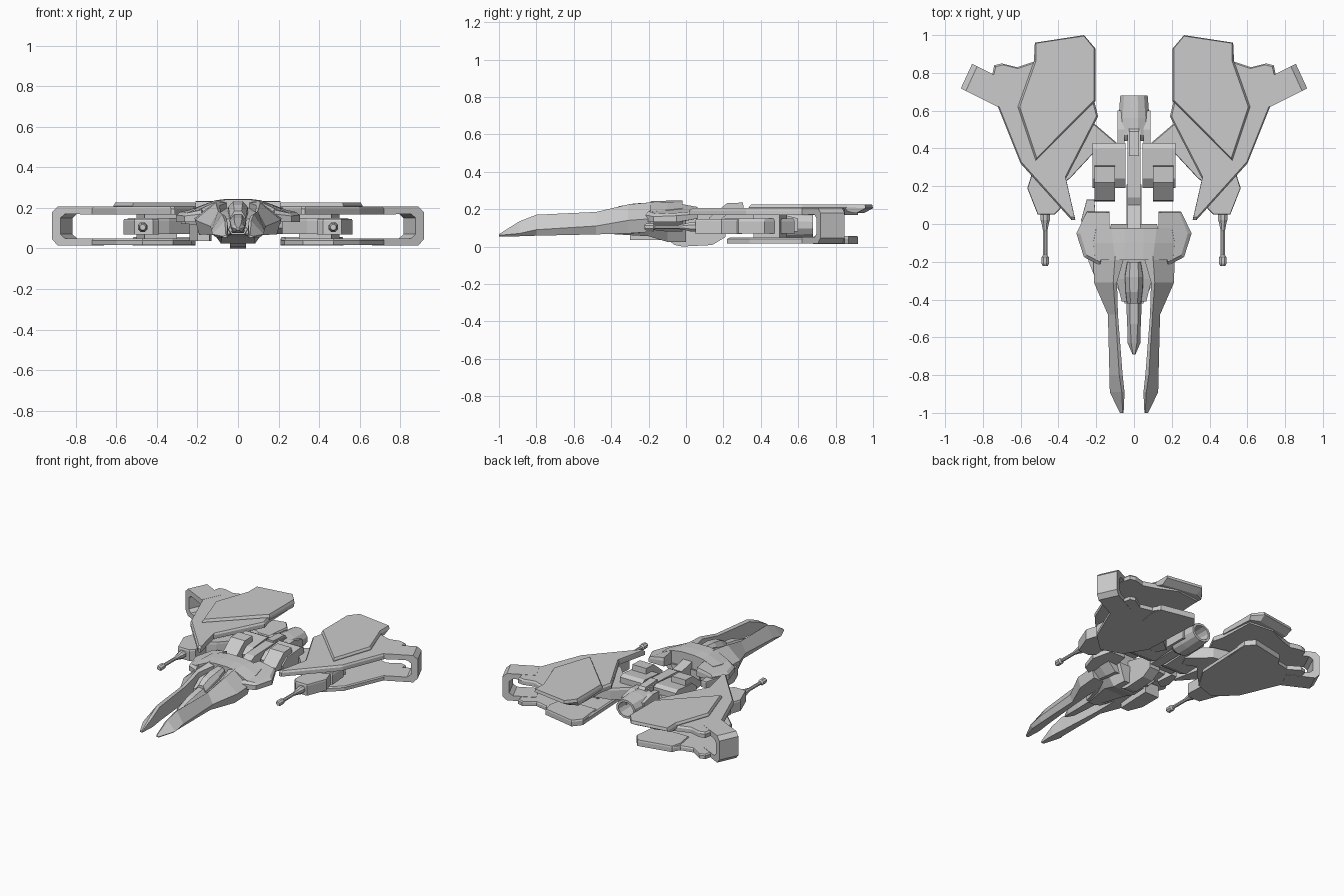
import bpy, bmesh, math
from mathutils import Vector


def finish(name, bm, mirror=False):
    bmesh.ops.recalc_face_normals(bm, faces=bm.faces)
    me = bpy.data.meshes.new(name)
    bm.to_mesh(me)
    bm.free()
    ob = bpy.data.objects.new(name, me)
    bpy.context.collection.objects.link(ob)
    if mirror:
        ob.modifiers.new("Mirror", 'MIRROR')
    return ob


def loft(name, rings, mirror=False):
    """Skin closed rings of equal length and cap both ends."""
    bm = bmesh.new()
    vs = [[bm.verts.new(p) for p in r] for r in rings]
    n = len(vs[0])
    for a, b in zip(vs, vs[1:]):
        for i in range(n):
            j = (i + 1) % n
            bm.faces.new((a[i], a[j], b[j], b[i]))
    bm.faces.new(vs[0])
    bm.faces.new(vs[-1])
    return finish(name, bm, mirror)


def plate(name, pts, z0, z1, chamfer=0.0, taper=0.97, mirror=True):
    """Flat outline in xy, extruded in z, with an optional chamfered top."""
    cx = sum(p[0] for p in pts) / len(pts)
    cy = sum(p[1] for p in pts) / len(pts)
    rings = [[(x, y, z0) for x, y in pts], [(x, y, z1 - chamfer) for x, y in pts]]
    if chamfer:
        rings.append([(cx + (x - cx) * taper, cy + (y - cy) * taper, z1) for x, y in pts])
    return loft(name, rings, mirror)


def sym_loft(name, secs):
    """Sections (y, half profile of x,z from top to bottom), symmetric in x."""
    return loft(name, [[(x, y, z) for x, z in h] + [(-x, y, z) for x, z in reversed(h)]
                       for y, h in secs])


def side_block(name, x0, x1, prof, mirror=True):
    """Side profile (y,z) extruded in x."""
    return loft(name, [[(x, y, z) for y, z in prof] for x in (x0, x1)], mirror)


def lathe_y(name, cx, cz, secs, n=8, mirror=False):
    """Sections (y, rx, rz) around an axis parallel to y."""
    return loft(name, [[(cx + rx * math.cos((i + .5) * math.tau / n), y,
                         cz + rz * math.sin((i + .5) * math.tau / n)) for i in range(n)]
                       for y, rx, rz in secs], mirror)


# Wings: upper blade, raised armour panel, lower blade
plate("wing_upper", [(.31, .02), (.33, .02), (.60, .32), (.72, .62), (.78, .652), (.74, .84),
                     (.70, .85), (.62, .83), (.53, .86), (.40, .92), (.22, .90),
                     (.21, .65), (.19, .57), (.36, .24)], .168, .206, .012)
loft("wing_armour_panel", [
    [(.27, .95, .178), (.52, .91, .178), (.53, .85, .19), (.61, .62, .19),
     (.52, .34, .19), (.205, .65, .19), (.205, .92, .178)],
    [(.265, 1.0, .205), (.525, .96, .205), (.53, .86, .21), (.615, .62, .21),
     (.52, .335, .21), (.205, .65, .21), (.205, .93, .205)],
    [(.265, .995, .226), (.52, .957, .226), (.52, .86, .226), (.605, .62, .226),
     (.515, .35, .226), (.212, .655, .226), (.212, .93, .226)]], True)
plate("wing_lower", [(.23, .42), (.32, .27), (.47, .22), (.60, .34), (.72, .62), (.78, .652),
                     (.74, .84), (.70, .85), (.62, .80), (.53, .82), (.50, .87),
                     (.26, .92), (.21, .86)], .017, .048, .008)
plate("wing_lower_rear_slab", [(.23, .68), (.50, .68), (.52, .80), (.50, .87),
                               (.26, .92), (.21, .86)], .014, .056, .01)

# Wing tip loop joining the upper and lower blades
loop = [(0, .207), (.19, .207), (.22, .18), (.22, .045), (.19, .015), (0, .015),
        (0, .05), (.15, .05), (.175, .07), (.175, .15), (.15, .17), (0, .17)]
d = Vector((.2, .1, 0)).normalized()
loft("wing_tip_loop", [[Vector((bx, by, z)) + d * s for s, z in loop]
                       for bx, by in ((.72, .62), (.66, .75))], True)

# Core between the blades, with the gun mount at its front
plate("wing_core", [(.08, .42), (.22, .54), (.40, .58), (.54, .42), (.55, .28),
                    (.40, .20), (.34, .24), (.21, .38), (.12, .34)], .07, .15, .015)
plate("gun_mount", [(.40, .30), (.39, .08), (.42, .05), (.51, .05), (.565, .19),
                    (.53, .30)], .068, .146, .01)
plate("wing_core_post", [(.30, .40), (.46, .36), (.50, .50), (.32, .54)], .03, .19)
lathe_y("wing_gun", .47, .105, [(.08, .026, .026), (.02, .026, .026), (.005, .021, .021),
        (-.04, .012, .012), (-.165, .012, .012), (-.175, .021, .021), (-.21, .021, .021),
        (-.222, .014, .014)], 8, True)

# Front hull shell
sym_loft("hull_shell", [
    (-.19, [(.05, .242), (.10, .235), (.205, .185), (.215, .15), (.15, .09)]),
    (-.10, [(.05, .245), (.11, .238), (.215, .195), (.225, .15), (.15, .08)]),
    (-.02, [(.05, .245), (.12, .235), (.20, .205), (.21, .15), (.14, .08)])])
loft("hull_shoulder", [
    [(.18, -.22, .13), (.265, -.175, .13), (.305, -.05, .13), (.25, .065, .15), (.13, .065, .15), (.13, -.04, .13)],
    [(.18, -.22, .17), (.265, -.175, .16), (.305, -.05, .165), (.25, .065, .175), (.13, .065, .19), (.13, -.04, .20)],
    [(.18, -.20, .19), (.25, -.165, .175), (.285, -.05, .18), (.24, .06, .19), (.13, .06, .212), (.13, -.04, .23)]], True)
plate("shoulder_fin", [(-.28, .02), (-.25, .13), (-.21, .13), (-.20, 0), (-.26, -.04)],
      .12, .165, .01, mirror=False)

# Twin front prongs
prong = []
for y, xi, xr, xo, zb, zm, zt in [(-1, .055, .060, .075, .055, .06, .066),
                                  (-.89, .05, .065, .128, .055, .07, .135),
                                  (-.80, .06, .078, .13, .058, .09, .17),
                                  (-.48, .085, .098, .138, .065, .11, .185),
                                  (-.31, .09, .11, .212, .07, .14, .225),
                                  (-.17, .05, .10, .215, .08, .15, .238)]:
    prong.append([(xi, y, zb), (xo - .02 * (xo > .1), y, zb), (xo, y, zm), (xr, y, zt),
                  (xi, y, zt - .012 * (xo > .1))])
loft("front_prong", prong, True)

# Cockpit tub, canopy and nose spike
sym_loft("cockpit_tub", [(-.18, [(.10, .20), (.10, .08)]), (-.29, [(.095, .18), (.09, .07)]),
                         (-.41, [(.065, .145), (.055, .07)])])
sym_loft("canopy", [(-.20, [(.02, .235), (.035, .22), (.04, .12)]),
                    (-.28, [(.025, .23), (.048, .205), (.05, .12)]),
                    (-.36, [(.022, .215), (.043, .18), (.05, .11)]),
                    (-.42, [(.018, .185), (.036, .155), (.04, .09)])])
sym_loft("nose_spike", [(-.40, [(.02, .17), (.042, .14), (.03, .075)]),
                        (-.53, [(.02, .15), (.036, .12), (.025, .075)]),
                        (-.63, [(.015, .12), (.034, .105), (.02, .08)]),
                        (-.69, [(.005, .10), (.008, .095), (.005, .09)])])

# Belly: chin, side pod and keel
sym_loft("chin", [(-.42, [(.05, .10), (.03, .068)]), (-.20, [(.15, .12), (.08, .055)]),
                  (-.10, [(.16, .13), (.085, .025)]), (0, [(.12, .15), (.08, .025)])])
plate("chin_pod", [(-.24, -.04), (-.24, -.20), (-.20, -.30), (-.14, -.30), (-.13, -.04)],
      .036, .12, mirror=False)
side_block("keel", -.04, .04, [(-.13, .06), (-.06, .008), (-.02, 0), (.14, .008), (.21, .05),
                               (.21, .10), (-.13, .10)], False)

# Spine and rear fuselage
side_block("spine", -.035, .035, [(-.04, .07), (-.04, .20), (.10, .17), (.14, .19), (.38, .20),
                                  (.50, .185), (.50, .08)], False)
side_block("spine_cap", -.026, .026, [(.36, .19), (.36, .212), (.49, .205), (.51, .18)], False)
side_block("engine_housing", .045, .22, [(.20, .10), (.19, .15), (.24, .19), (.40, .205),
                                         (.43, .19), (.43, .08), (.26, .07)])
side_block("intake_pod", .10, .21, [(.12, .13), (.125, .155), (.22, .232), (.305, .235),
                                    (.31, .18), (.24, .12)])

# Open rear nozzle and its collar
lathe_y("nozzle", 0, .115, [(.44, .06, .055), (.47, .085, .075), (.56, .085, .075), (.68, .075, .066),
                            (.68, .058, .05), (.52, .052, .044)], 12)
side_block("nozzle_clamp", .05, .088, [(.42, .08), (.42, .17), (.50, .175), (.60, .15), (.60, .08)])
